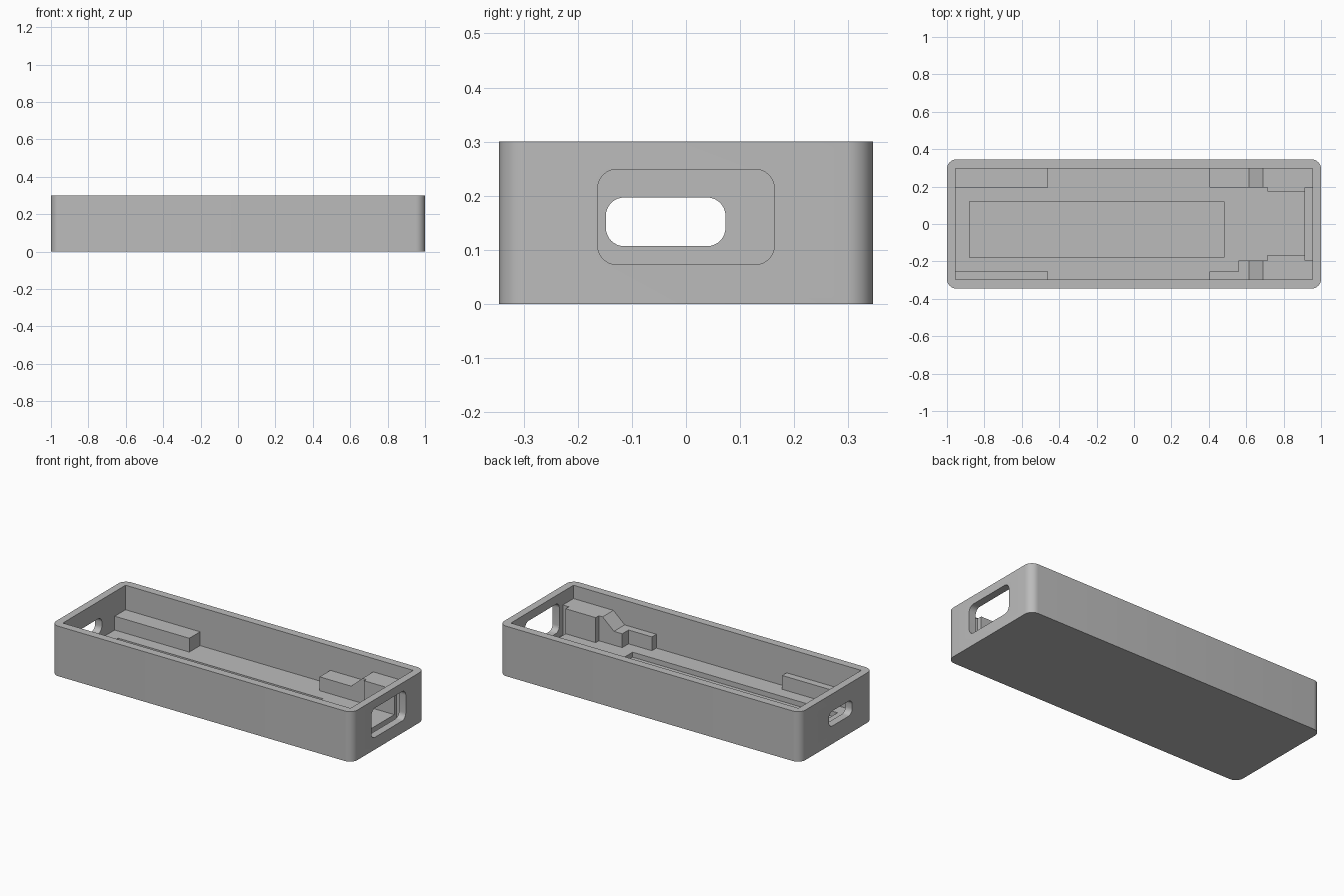
import bpy, bmesh
from mathutils import Vector

default = bpy.data.objects.get("Cube")
if default:
    bpy.data.objects.remove(default, do_unlink=True)

grey = bpy.data.materials.new("plain grey")
grey.use_nodes = True
colour = (0.5, 0.5, 0.5, 1)
grey.diffuse_color = colour
grey.node_tree.nodes["Principled BSDF"].inputs["Base Color"].default_value = colour

FLOOR, LEDGE, TOP, HEIGHT = 0.07, 0.153, 0.22, 0.3
SUNK = 0.05   # bottom of added blocks, buried in the floor
WALL = 0.31   # outer side of added blocks, buried in the wall


def finish(name, bm):
    bmesh.ops.recalc_face_normals(bm, faces=bm.faces)
    mesh = bpy.data.meshes.new(name)
    bm.to_mesh(mesh)
    bm.free()
    mesh.materials.append(grey)
    obj = bpy.data.objects.new(name, mesh)
    bpy.context.collection.objects.link(obj)
    return obj


def box(name, x, y, z, axis=None, radius=0):
    """Box from ranges, with the edges along one axis rounded."""
    bm = bmesh.new()
    bmesh.ops.create_cube(bm, size=1)
    for v in bm.verts:
        v.co = Vector([r[0] if c < 0 else r[1] for c, r in zip(v.co, (x, y, z))])
    if radius:
        edges = [e for e in bm.edges
                 if abs((e.verts[0].co - e.verts[1].co).normalized()[axis]) > 0.9]
        bmesh.ops.bevel(bm, geom=edges, offset=radius, segments=8,
                        profile=0.5, affect='EDGES')
    return finish(name, bm)


def side_profile(name, points, y):
    """Outline in x and z, extruded across a range of y."""
    bm = bmesh.new()
    face = bm.faces.new([bm.verts.new((px, y[0], pz)) for px, pz in points])
    out = bmesh.ops.extrude_face_region(bm, geom=[face])
    new = [g for g in out["geom"] if isinstance(g, bmesh.types.BMVert)]
    bmesh.ops.translate(bm, verts=new, vec=(0, y[1] - y[0], 0))
    return finish(name, bm)


def combine(target, tool, operation):
    mod = target.modifiers.new(tool.name, 'BOOLEAN')
    mod.operation, mod.object, mod.solver = operation, tool, 'EXACT'
    bpy.context.view_layer.objects.active = target
    bpy.ops.object.modifier_apply(modifier=mod.name)
    bpy.data.objects.remove(tool, do_unlink=True)


# Outer tray and its cavity
tray = box("tray", (-1, 1), (-0.345, 0.345), (0, HEIGHT), 2, 0.05)
combine(tray, box("cavity", (-0.955, 0.955), (-0.297, 0.297), (FLOOR, 0.4)), 'DIFFERENCE')

# Rests along both long walls at the slot end
combine(tray, box("wide_rest", (-0.965, -0.46), (0.195, WALL), (SUNK, LEDGE)), 'UNION')
combine(tray, box("narrow_rest", (-0.965, -0.46), (-WALL, -0.255), (SUNK, LEDGE)), 'UNION')

# Stepped supports with a ramp beside the large opening
for side, start, pad in ((1, 0.405, 0.175), (-1, 0.56, 0.165)):
    outline = [(start, SUNK), (start, LEDGE), (0.615, LEDGE), (0.69, TOP),
               (0.965, TOP), (0.965, SUNK)]
    combine(tray, side_profile("ramp_support", outline, (side * 0.195, side * WALL)), 'UNION')
    y = sorted((side * pad, side * 0.25))
    combine(tray, box("support_pad", (0.715, 0.93), y, (SUNK, TOP)), 'UNION')
combine(tray, box("thin_ledge", (0.405, 0.58), (-WALL, -0.255), (SUNK, LEDGE)), 'UNION')

# Floor recess, end channel and end openings
for cutter in (
    box("floor_recess", (-0.88, 0.48), (-0.18, 0.12), (0.04, 0.1)),
    box("end_channel", (0.915, 0.955), (-0.196, 0.196), (0.04, 0.4)),
    box("large_opening", (0.935, 1.1), (-0.163, 0.163), (0.073, 0.249), 0, 0.035),
    box("small_slot", (-1.1, -0.93), (-0.148, 0.073), (0.107, 0.197), 0, 0.034),
):
    combine(tray, cutter, 'DIFFERENCE')

# Smooth rounded corners, sharp edges elsewhere
bpy.ops.object.select_all(action='DESELECT')
tray.select_set(True)
bpy.context.view_layer.objects.active = tray
bpy.ops.object.shade_smooth_by_angle()
